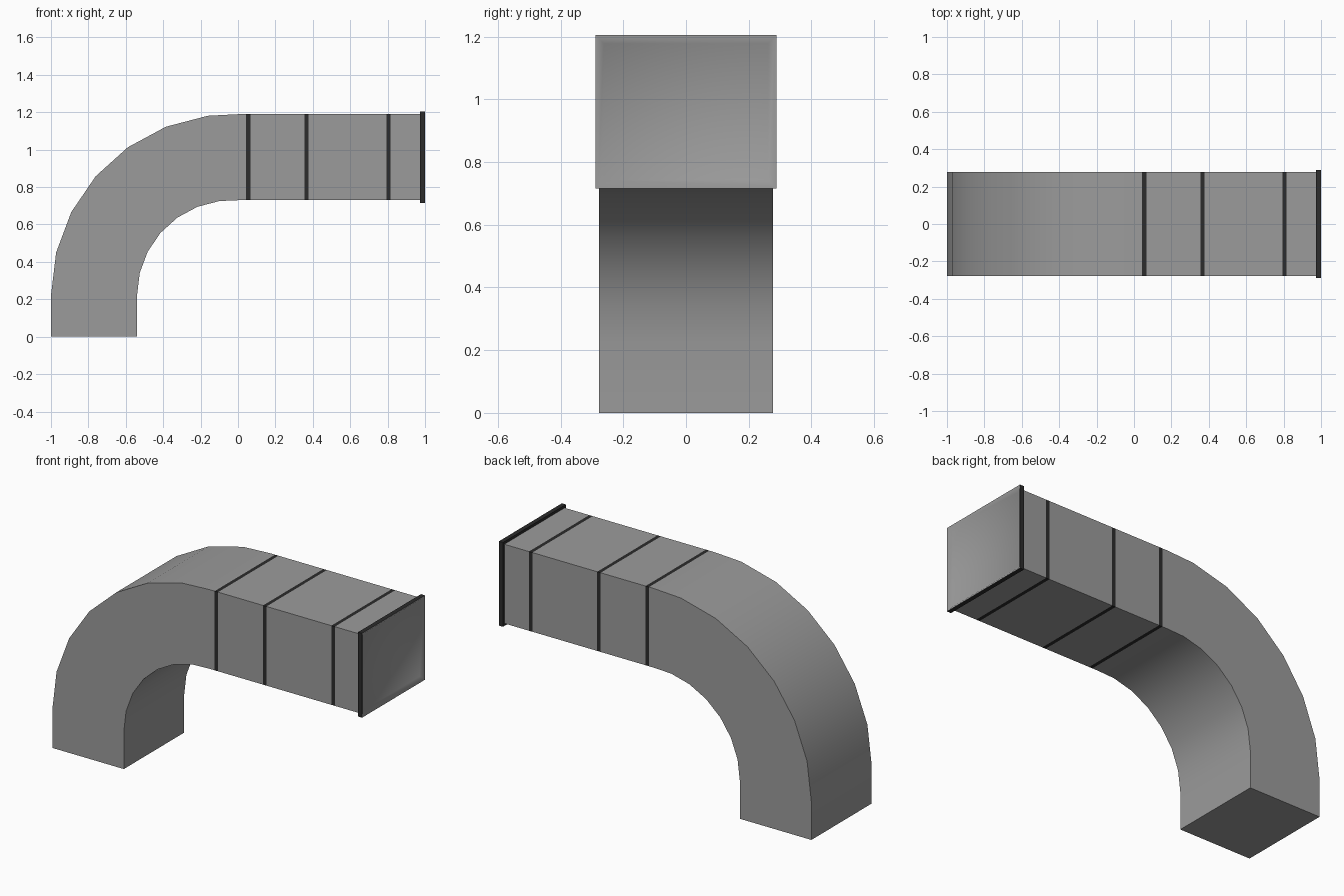
import bpy, bmesh, math

cube = bpy.data.objects.get("Cube")
if cube:
    bpy.data.objects.remove(cube, do_unlink=True)


def material(name, value):
    mat = bpy.data.materials.new(name)
    mat.use_nodes = True
    colour = (value, value, value, 1)
    mat.diffuse_color = colour
    mat.node_tree.nodes["Principled BSDF"].inputs["Base Color"].default_value = colour
    return mat


METAL = material("grey metal", 0.33)
SEAL = material("dark seal", 0.025)


def loft(name, rings):
    """Bridge rectangular rings, cap both ends, return bmesh and face strips."""
    bm = bmesh.new()
    loops = [[bm.verts.new(p) for p in ring] for ring in rings]
    strips = []
    for a, b in zip(loops, loops[1:]):
        strips.append([bm.faces.new((a[i], a[(i + 1) % 4], b[(i + 1) % 4], b[i]))
                       for i in range(4)])
    bm.faces.new(loops[0])
    bm.faces.new(loops[-1])
    bmesh.ops.recalc_face_normals(bm, faces=bm.faces)
    return bm, strips


def finish(name, bm, angle):
    mesh = bpy.data.meshes.new(name)
    bm.to_mesh(mesh)
    bm.free()
    mesh.materials.append(METAL)
    mesh.materials.append(SEAL)
    obj = bpy.data.objects.new(name, mesh)
    bpy.context.collection.objects.link(obj)
    bpy.ops.object.select_all(action="DESELECT")
    obj.select_set(True)
    bpy.context.view_layer.objects.active = obj
    bpy.ops.object.shade_smooth_by_angle(angle=math.radians(angle))
    return obj


# Duct: vertical foot, curved elbow, straight run with flush seam bands
HALF, INNER, OUTER, CX, CZ = 0.277, 0.51, 0.97, -0.03, 0.22


def section(inner, outer):
    return [(p[0], s * HALF, p[1]) for p, s in
            ((inner, -1), (outer, -1), (outer, 1), (inner, 1))]


rings = [section((CX - INNER, 0), (CX - OUTER, 0))]
for i in range(7):
    a = math.radians(13.7 * i)
    rings.append(section(*[(CX - r * math.cos(a), CZ + r * math.sin(a))
                           for r in (INNER, OUTER)]))
bands = [0.055, 0.366, 0.805]
stations = [0.01] + [x + d for x in bands for d in (-0.011, 0.011)] + [0.98]
for x in stations:
    rings.append(section((x, CZ + INNER), (x, CZ + OUTER)))

bm, strips = loft("duct", rings)
for strip in strips:
    x = strip[0].calc_center_median().x
    if any(abs(x - b) < 0.005 for b in bands):
        for face in strip:
            face.material_index = 1
finish("duct", bm, 30)


# End flange: dark collar with a shallow dished cover
def plate(x, hy, hz):
    return [(x, sy * hy, 0.96 + sz * hz)
            for sy, sz in ((-1, -1), (-1, 1), (1, 1), (1, -1))]


bm, strips = loft("end_flange", [plate(0.974, 0.289, 0.245), plate(1.0, 0.289, 0.245),
                                 plate(1.0, 0.281, 0.237), plate(0.986, 0.262, 0.218)])
for face in strips[0]:
    face.material_index = 1
for face in bm.faces:
    if face.normal.x < -0.9:
        face.material_index = 1
finish("end_flange", bm, 60)
